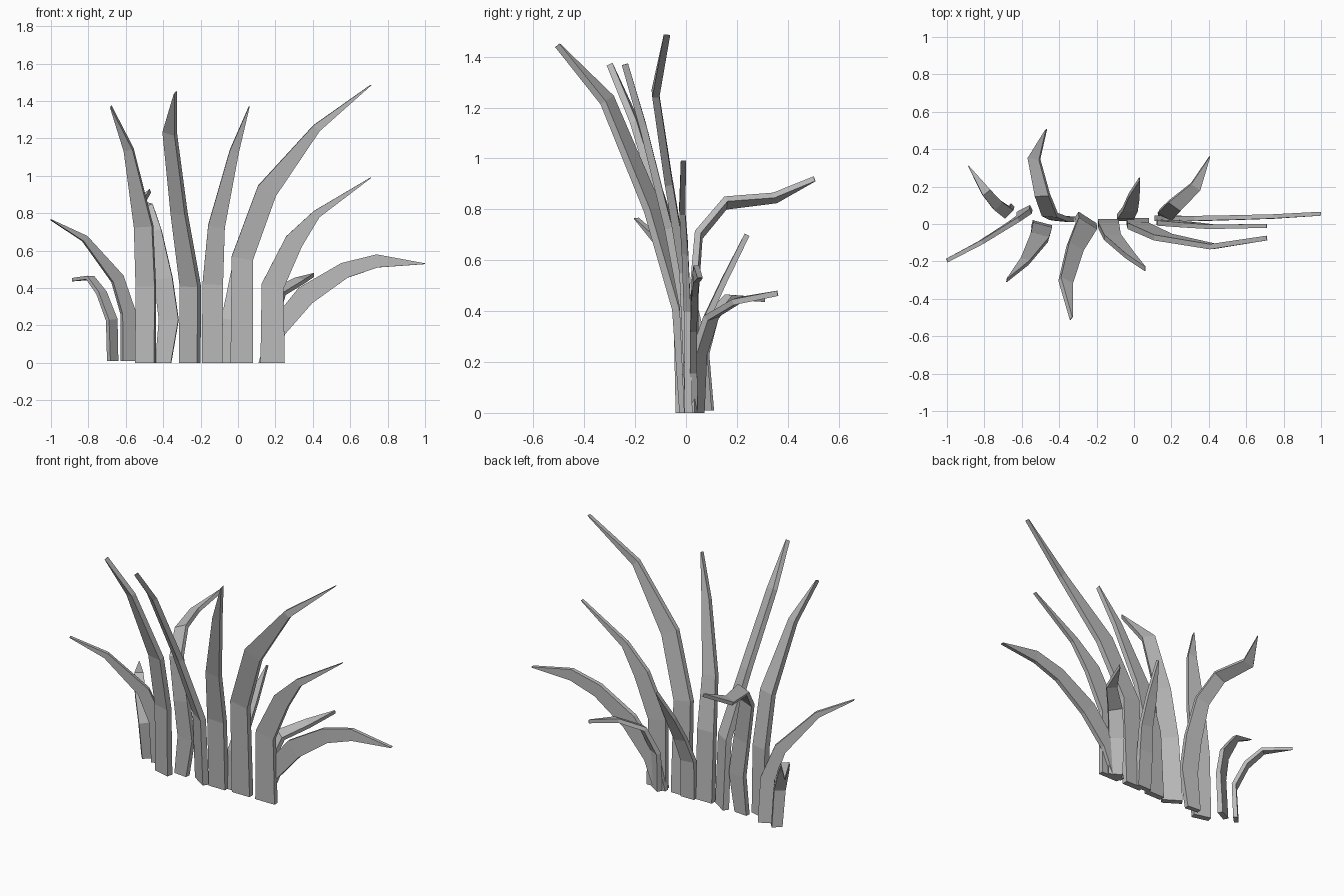
import bpy
import bmesh
from mathutils import Vector

cube = bpy.data.objects.get("Cube")
if cube:
    bpy.data.objects.remove(cube, do_unlink=True)

grey = bpy.data.materials.new("plain_grey")
grey.use_nodes = True
colour = (0.5, 0.5, 0.5, 1)
grey.diffuse_color = colour
grey.node_tree.nodes["Principled BSDF"].inputs["Base Color"].default_value = colour


def blade(name, across, stations, thick=0.036):
    """Bent flat blade; stations are (x, y, z, width), ending in a point."""
    pts = [Vector(s[:3]) for s in stations]
    tangent = Vector((0, 0, 1))
    wide = Vector((*across, 0)).normalized()
    bm = bmesh.new()
    rings = []
    for i, (p, s) in enumerate(zip(pts, stations)):
        # Carry the cross-section along the path without twisting it
        if i > 0:
            ahead = pts[min(i + 1, len(pts) - 1)]
            new = (p - pts[i - 1]).normalized()
            if i < len(pts) - 1:
                new = (new + (ahead - p).normalized()).normalized()
            wide = tangent.rotation_difference(new) @ wide
            tangent = new
        t = thick * (1 - 0.3 * i / (len(pts) - 1)) / 2
        deep = tangent.cross(wide) * t
        half = wide * max(s[3], 0.004) / 2
        rings.append([bm.verts.new(p + v) for v in
                      (-half - deep, half - deep, half + deep, -half + deep)])
    for a, b in zip(rings, rings[1:]):
        for k in range(4):
            n = (k + 1) % 4
            bm.faces.new((a[k], a[n], b[n], b[k]))
    bm.faces.new(rings[0])
    bm.faces.new(rings[-1])
    bmesh.ops.recalc_face_normals(bm, faces=bm.faces)
    mesh = bpy.data.meshes.new(name)
    bm.to_mesh(mesh)
    bm.free()
    mesh.materials.append(grey)
    bpy.context.collection.objects.link(bpy.data.objects.new(name, mesh))


# Short blades on the right-hand end
blade("small_curled_blade", (.7, .7), [
    (-.67, .08, .01, .06), (-.675, .06, .23, .065), (-.73, .1, .375, .06),
    (-.79, .17, .455, .05), (-.885, .31, .445, 0)], .026)
blade("right_drooping_blade", (.88, .45), [
    (-.585, .07, .01, .08), (-.588, .05, .27, .08), (-.645, .01, .45, .07),
    (-.82, -.1, .665, .035), (-1, -.195, .765, 0)], .03)

# Tall blades leaning to the front
blade("right_tall_blade", (.95, -.25), [
    (-.495, -.01, 0, .105), (-.493, -.02, .41, .105), (-.505, -.07, .73, .1),
    (-.585, -.2, 1.14, .05), (-.68, -.3, 1.37, 0)])
blade("forward_tall_blade", (.84, -.54), [
    (-.258, .02, 0, .115), (-.255, -.01, .41, .115), (-.315, -.13, .8, .09),
    (-.365, -.31, 1.23, .075), (-.335, -.505, 1.445, 0)])
blade("middle_tall_blade", (1, 0), [
    (-.138, .01, 0, .11), (-.135, -.01, .42, .11), (-.115, -.07, .73, .09),
    (-.02, -.17, 1.13, .05), (.06, -.24, 1.37, 0)])

# Blades folding to the back
blade("back_folded_blade", (1, -.1), [
    (-.4, .03, 0, .085), (-.37, .03, .23, .105), (-.4, .03, .45, .1),
    (-.45, .05, .7, .085), (-.49, .155, .825, .08), (-.535, .35, .845, .065),
    (-.47, .505, .92, 0)], .03)
blade("back_middle_blade", (1, 0), [
    (-.04, .03, 0, .09), (-.045, .04, .23, .09), (-.02, .08, .37, .08),
    (.0, .15, .52, .06), (.03, .24, .7, 0)], .03)
blade("back_left_blade", (.85, -.5), [
    (.17, .04, 0, .08), (.17, .05, .23, .085), (.22, .1, .38, .08),
    (.33, .2, .44, .06), (.405, .36, .47, 0)], .03)

# Blades sweeping to the left-hand end
blade("left_tallest_blade", (1, 0), [
    (.02, .015, 0, .12), (.023, -.01, .56, .115), (.155, -.07, .92, .11),
    (.42, -.12, 1.255, .045), (.71, -.075, 1.485, 0)])
blade("left_middle_blade", (1, 0), [
    (.185, .01, 0, .13), (.185, .005, .41, .12), (.3, -.005, .65, .1),
    (.42, -.015, .795, .045), (.71, -.01, .99, 0)], .03)
blade("left_low_blade", (1, 0), [
    (.15, .03, 0, .08), (.21, .03, .18, .1), (.36, .03, .36, .11),
    (.57, .035, .495, .085), (.745, .04, .545, .07), (1, .055, .53, 0)], .03)
